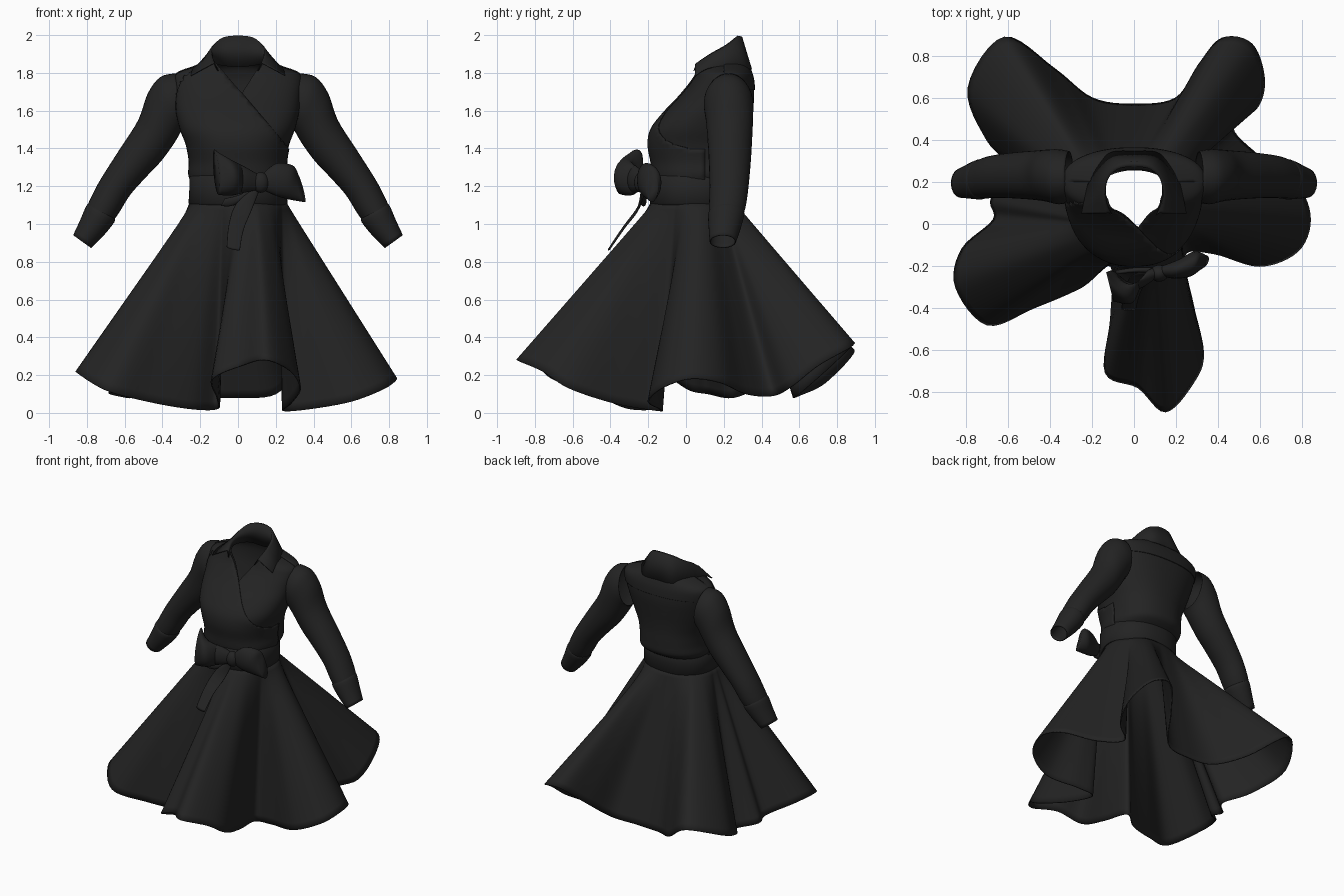
import bpy, bmesh, math
from mathutils import Vector as V

if "Cube" in bpy.data.objects:
    bpy.data.objects.remove(bpy.data.objects["Cube"])

black = bpy.data.materials.new("black cloth")
black.diffuse_color = (0.017, 0.017, 0.017, 1)
black.use_nodes = True
black.node_tree.nodes["Principled BSDF"].inputs["Base Color"].default_value = black.diffuse_color


def finish(name, bm, thick=0.0):
    """Turn a bmesh into a smooth cloth object."""
    bmesh.ops.recalc_face_normals(bm, faces=bm.faces)
    me = bpy.data.meshes.new(name)
    bm.to_mesh(me)
    bm.free()
    me.materials.append(black)
    me.shade_smooth()
    ob = bpy.data.objects.new(name, me)
    bpy.context.collection.objects.link(ob)
    if thick:
        mod = ob.modifiers.new("cloth thickness", 'SOLIDIFY')
        mod.thickness = thick
        mod.offset = 0
    return ob


def spline(pts, n, closed=False):
    """Catmull-Rom curve through points of any dimension, n steps per span."""
    pts = [V(p) for p in pts]
    m = len(pts)
    get = (lambda i: pts[i % m]) if closed else (lambda i: pts[min(max(i, 0), m - 1)])
    out = []
    for i in range(m if closed else m - 1):
        a, b, c, d = get(i - 1), get(i), get(i + 1), get(i + 2)
        for k in range(n):
            t = k / n
            out.append((b * 2 + (c - a) * t + (a * 2 - b * 5 + c * 4 - d) * t ** 2
                        + (b * 3 - a - c * 3 + d) * t ** 3) * 0.5)
    if not closed:
        out.append(pts[-1])
    return out


def loft(rings, closed=True, caps=False):
    bm = bmesh.new()
    rows = [[bm.verts.new(p) for p in r] for r in rings]
    n = len(rows[0])
    for a, b in zip(rows, rows[1:]):
        for i in range(n if closed else n - 1):
            j = (i + 1) % n
            bm.faces.new((a[i], a[j], b[j], b[i]))
    if caps:
        bm.faces.new(rows[0])
        bm.faces.new(rows[-1])
    return bm


def ellipse(center, u, v, n=32, power=1.0):
    out = []
    for i in range(n):
        a = 2 * math.pi * i / n
        c, s = math.cos(a), math.sin(a)
        out.append(V(center) + V(u) * math.copysign(abs(c) ** power, c)
                   + V(v) * math.copysign(abs(s) ** power, s))
    return out


def body_ring(z, hw, yf, yb):
    return ellipse((0, (yf + yb) / 2, z), (hw, 0, 0), (0, (yb - yf) / 2, 0), 64, 0.88)


# Skirt: hem outline with five deep flares, ruled up to the waist
hem = [(-.11, -.2, .02), (-.11, -.45, .08), (-.135, -.71, .18), (.02, -.78, .25), (.15, -.895, .28),
       (.28, -.76, .22), (.33, -.62, .13), (.28, -.38, .05), (.24, -.15, .01), (.38, -.14, .02),
       (.6, -.2, .06), (.78, -.13, .13), (.84, .02, .18), (.78, .18, .16), (.6, .32, .1),
       (.47, .46, .09), (.59, .56, .14), (.62, .7, .25), (.56, .86, .34), (.42, .885, .36),
       (.31, .76, .24), (.2, .6, .1), (0, .57, .08), (-.2, .6, .09), (-.38, .74, .16),
       (-.62, .89, .33), (-.79, .65, .24), (-.7, .4, .14), (-.57, .25, .08), (-.68, .12, .1),
       (-.67, .02, .12), (-.82, -.12, .2), (-.85, -.3, .21), (-.7, -.48, .12), (-.48, -.4, .06),
       (-.25, -.3, .02)]
edge = spline(hem, 6, True)
dist = [0]
for p, q in zip(edge, edge[1:] + edge[:1]):
    dist.append(dist[-1] + (q - p).length)
waist = []
for d in dist[:-1]:
    a = math.radians(-108) + 2 * math.pi * d / dist[-1]
    waist.append(V((.25 * math.cos(a), .04 + .22 * math.sin(a), 1.12)))
finish("skirt", loft([[w.lerp(e, k / 24) for w, e in zip(waist, edge)] for k in range(25)]), .008)

# Waistband
finish("waistband", loft([body_ring(*r) for r in [
    (1.10, .25, -.18, .262), (1.11, .262, -.19, .27), (1.18, .258, -.19, .272),
    (1.25, .258, -.19, .28), (1.26, .245, -.18, .27)]]))

# Bodice profile: z, half width, front y, back y
profile = [(1.22, .24, -.165, .26), (1.265, .255, -.175, .325), (1.33, .252, -.18, .333),
           (1.42, .268, -.195, .333), (1.5, .298, -.18, .338), (1.58, .318, -.12, .348),
           (1.67, .33, -.035, .358), (1.75, .338, .03, .355), (1.795, .32, .055, .345),
           (1.83, .23, .06, .33), (1.86, .14, .06, .30)]
v_left = (V((.02, 0, 1.69)), V((.19, 0, .16)))
v_right = (V((.02, 0, 1.69)), V((-.19, 0, .12)))
wrap_edge = (V((.02, 0, 1.69)), V((.27, 0, .25)))
side_cut = (V((0, .1, 0)), V((0, 1, 0)))
yoke_cut = (V((0, 0, 1.71)), V((0, 0, 1)))
back_cut = (V((0, .2, 0)), V((0, 1, 0)))


def bodice(name, planes, keep, offset=0.0, thick=0.006):
    """Cut the bodice shell along planes and keep faces by their side of each plane."""
    bm = loft([body_ring(*r) for r in spline(profile, 4)])
    for co, no in planes:
        bmesh.ops.bisect_plane(bm, geom=bm.verts[:] + bm.edges[:] + bm.faces[:],
                               plane_co=co, plane_no=no)
    bmesh.ops.recalc_face_normals(bm, faces=bm.faces)
    bm.normal_update()
    for v in bm.verts:
        v.co += v.normal * offset
    bad = []
    for f in bm.faces:
        c = f.calc_center_median()
        if not keep([(c - co).dot(no) > 0 for co, no in planes]):
            bad.append(f)
    bmesh.ops.delete(bm, geom=bad, context='FACES')
    finish(name, bm, thick)


bodice("bodice", [v_left, v_right, back_cut], lambda s: not (s[0] and s[1] and not s[2]))
bodice("wrap_panel", [v_left, wrap_edge, side_cut], lambda s: not any(s), .006)
bodice("back_yoke", [yoke_cut, back_cut], all, .005)

# Collar: neck stand, top fold line, falling outer edge (centre back to front tip)
collar = [[(0, .285, 1.83), (.09, .27, 1.84), (.135, .19, 1.85), (.13, .1, 1.85), (.105, .04, 1.81)],
          [(0, .275, 1.995), (.08, .262, 1.985), (.128, .21, 1.945), (.14, .13, 1.9), (.125, .055, 1.85)],
          [(0, .295, 1.99), (.085, .28, 1.975), (.138, .22, 1.935), (.15, .13, 1.89), (.14, .05, 1.845)],
          [(0, .345, 1.82), (.12, .335, 1.82), (.2, .24, 1.835), (.235, .12, 1.825), (.25, .05, 1.785)]]
rows = [spline([(-x, y, z) for x, y, z in r[:0:-1]] + r, 5) for r in collar]
finish("collar", loft(rows, False), .006)


# Sleeves: outer x, outer z, inner x, inner z, centre y, half depth
def sleeve(name, sections, side, n):
    rings = []
    for ox, oz, ix, iz, y, hy in spline(sections, n):
        rings.append(ellipse((side * (ox + ix) / 2, y, (oz + iz) / 2),
                             (side * (ox - ix) / 2, 0, (oz - iz) / 2), (0, hy, 0)))
    finish(name, loft(rings), .006)


arm = [(.33, 1.795, .29, 1.51, .225, .12), (.41, 1.775, .305, 1.49, .225, .128),
       (.475, 1.69, .34, 1.43, .23, .122), (.525, 1.55, .405, 1.34, .232, .115),
       (.62, 1.4, .48, 1.26, .232, .108), (.725, 1.235, .57, 1.16, .228, .1),
       (.775, 1.14, .63, 1.065, .22, .095), (.798, 1.09, .665, 1.015, .213, .088)]
cuff = [(.79, 1.105, .655, 1.03, .215, .085), (.803, 1.09, .658, 1.01, .213, .093),
        (.835, 1.015, .71, .945, .205, .082), (.87, .94, .78, .875, .195, .067)]
for side, word in ((1, "right"), (-1, "left")):
    sleeve("sleeve_" + word, arm, side, 4)
    sleeve("cuff_" + word, cuff, side, 3)


# Bow loops and tails: centre, vector along height, vector along thickness
def ribbon(name, sections):
    flat = [tuple(c) + tuple(u) + tuple(v) for c, u, v in sections]
    rings = [ellipse(s[0:3], s[3:6], s[6:9], 20) for s in spline(flat, 5)]
    finish(name, loft(rings, caps=True))


ribbon("bow_loop_right", [((.12, -.225, 1.22), (0, 0, .035), (0, .02, 0)),
                          ((.2, -.215, 1.235), (0, 0, .085), (.01, .045, 0)),
                          ((.28, -.19, 1.22), (.01, 0, .09), (.01, .06, 0)),
                          ((.335, -.18, 1.19), (-.02, 0, .075), (.01, .03, 0))])
ribbon("bow_loop_left", [((.12, -.235, 1.22), (0, 0, .035), (.01, .02, 0)),
                         ((.03, -.27, 1.235), (0, 0, .07), (.03, .045, 0)),
                         ((-.05, -.3, 1.25), (-.01, 0, .1), (.045, -.075, 0)),
                         ((-.115, -.3, 1.275), (-.01, .04, .12), (.015, -.06, 0))])
ribbon("bow_tail_long", [((.1, -.225, 1.2), (.03, 0, .02), (0, .012, 0)),
                         ((.03, -.25, 1.09), (.045, 0, -.01), (0, .01, .008)),
                         ((-.01, -.33, .98), (.04, 0, -.01), (0, .01, .008)),
                         ((-.025, -.405, .87), (.035, 0, -.008), (0, .008, .006))])
ribbon("bow_tail_short", [((.1, -.22, 1.2), (.02, 0, .03), (0, .012, 0)),
                          ((0, -.22, 1.13), (.02, 0, .03), (0, .012, 0)),
                          ((-.08, -.23, 1.115), (.01, 0, .02), (0, .01, 0))])
bm = bmesh.new()
bmesh.ops.create_uvsphere(bm, u_segments=20, v_segments=12, radius=1)
bmesh.ops.scale(bm, vec=(.045, .04, .055), verts=bm.verts)
bmesh.ops.translate(bm, vec=(.12, -.235, 1.22), verts=bm.verts)
finish("bow_knot", bm)
